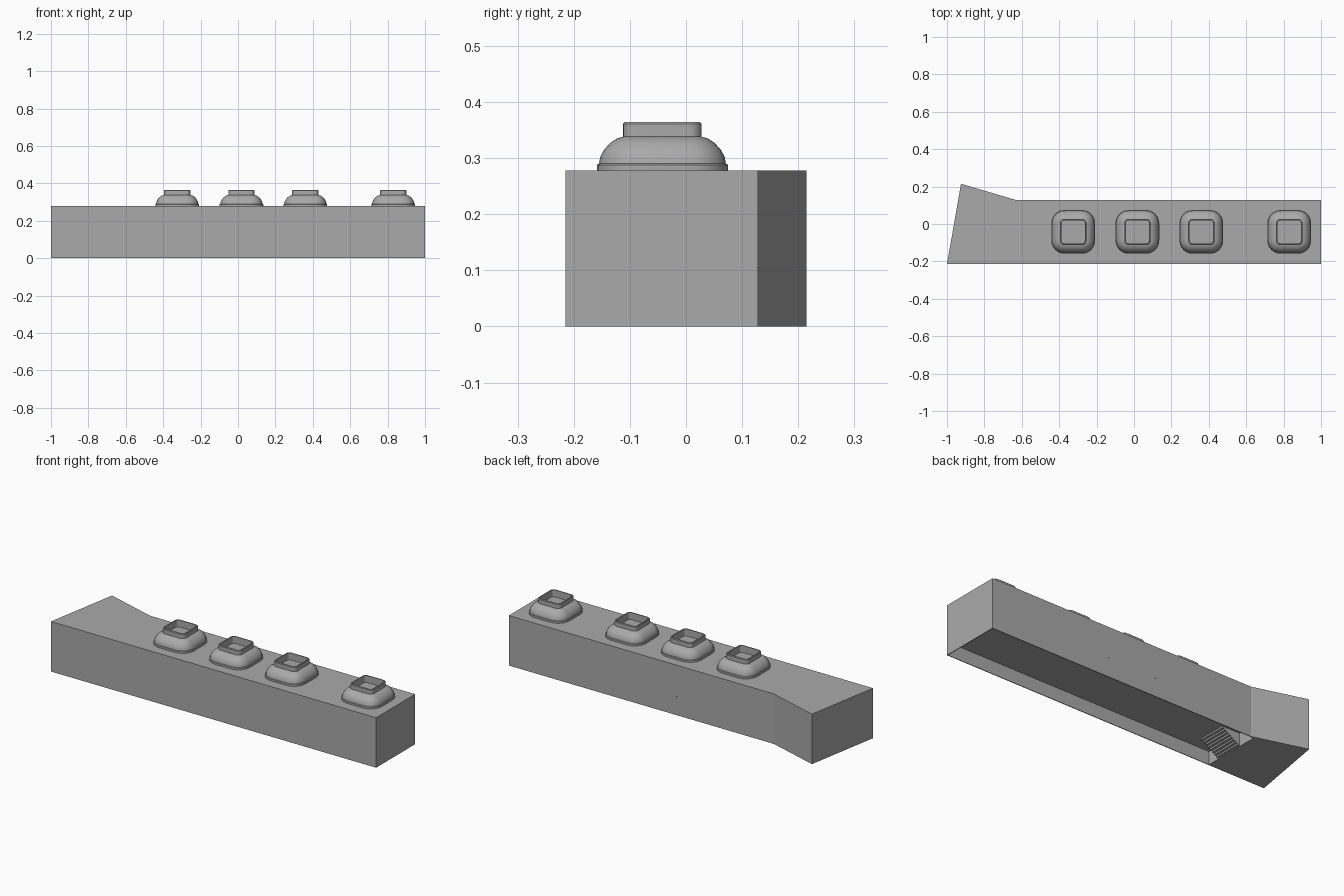
import bpy, bmesh, math

cube = bpy.data.objects.get("Cube")
if cube:
    bpy.data.objects.remove(cube, do_unlink=True)

# One plain grey for everything
grey = bpy.data.materials.new("concrete_grey")
grey.use_nodes = True
colour = (0.4, 0.4, 0.4, 1)
grey.diffuse_color = colour
grey.node_tree.nodes["Principled BSDF"].inputs["Base Color"].default_value = colour


def finish(name, bm):
    bmesh.ops.recalc_face_normals(bm, faces=bm.faces)
    mesh = bpy.data.meshes.new(name)
    bm.to_mesh(mesh)
    bm.free()
    mesh.materials.append(grey)
    obj = bpy.data.objects.new(name, mesh)
    bpy.context.collection.objects.link(obj)
    return obj


def prism(name, outline, direction):
    """Extrude a closed 3D outline along a direction."""
    bm = bmesh.new()
    face = bm.faces.new([bm.verts.new(p) for p in outline])
    new = bmesh.ops.extrude_face_region(bm, geom=[face])["geom"]
    bmesh.ops.translate(bm, vec=direction,
                        verts=[v for v in new if isinstance(v, bmesh.types.BMVert)])
    return finish(name, bm)


def box(name, low, high):
    (x0, y0, z0), (x1, y1, z1) = low, high
    base = [(x0, y0, z0), (x1, y0, z0), (x1, y1, z0), (x0, y1, z0)]
    return prism(name, base, (0, 0, z1 - z0))


# Main hall with a flared end
ROOF, FLOOR, FRONT, BACK, STEP_X, WALL = 0.278, 0.073, -0.215, 0.128, -0.65, 0.004
footprint = [(-1, FRONT), (1, FRONT), (1, BACK), (-0.63, BACK), (-0.925, 0.215)]
hall = prism("hall", [(x, y, 0) for x, y in footprint], (0, 0, ROOF))

# Raised floor, hollow underneath behind thin walls
cutter = box("floor_cutter", (STEP_X, FRONT + WALL, -0.1), (1 - WALL, BACK - WALL, FLOOR))
cutter.hide_render = True
cut = hall.modifiers.new("underside", "BOOLEAN")
cut.operation = "DIFFERENCE"
cut.solver = "EXACT"
cut.object = cutter
bpy.context.view_layer.objects.active = hall
bpy.ops.object.modifier_apply(modifier=cut.name)
bpy.data.objects.remove(cutter, do_unlink=True)

# Stairs below the raised floor, stepped on the underside
STEPS, RUN = 8, 0.11
side = [(STEP_X, -0.14, FLOOR), (STEP_X, -0.14, 0.004)]
for i in range(STEPS):
    x = STEP_X + RUN * (i + 1) / STEPS
    side.append((x, -0.14, 0.004 + (FLOOR - 0.004) * i / STEPS))
    side.append((x, -0.14, 0.004 + (FLOOR - 0.004) * (i + 1) / STEPS))
prism("stairs", side, (0, 0.16, 0))

# Skylight domes: rounded-square rings stacked along a profile
CORE, ARC = 0.047, 6
profile = [(0.070, ROOF), (0.070, 0.288), (0.066, 0.290), (0.064, 0.302), (0.057, 0.315),
           (0.046, 0.327), (0.034, 0.335), (0.023, 0.338), (0.023, 0.361), (0.020, 0.364),
           (0.015, 0.364), (0.015, 0.325)]


def ring(bm, radius, z):
    verts = []
    for corner in range(4):
        middle = math.radians(45 + 90 * corner)
        cx = math.copysign(CORE, math.cos(middle))
        cy = math.copysign(CORE, math.sin(middle))
        for i in range(ARC + 1):
            a = math.radians(90 * (corner + i / ARC))
            verts.append(bm.verts.new((cx + radius * math.cos(a), cy + radius * math.sin(a), z)))
    return verts


def skylight(name, x):
    bm = bmesh.new()
    rings = [ring(bm, r, z) for r, z in profile]
    for low, high in zip(rings, rings[1:]):
        for i in range(len(low)):
            j = (i + 1) % len(low)
            bm.faces.new((low[i], low[j], high[j], high[i]))
    bm.faces.new(rings[-1])
    bm.faces.new(rings[0][::-1])
    obj = finish(name, bm)
    obj.location = (x, -0.042, 0)
    bpy.ops.object.select_all(action="DESELECT")
    obj.select_set(True)
    bpy.context.view_layer.objects.active = obj
    bpy.ops.object.shade_smooth_by_angle(angle=math.radians(35))


for n, x in enumerate((-0.325, 0.018, 0.36, 0.83)):
    skylight(f"skylight_{n + 1}", x)

# Tiny wall studs along the back
for n in range(5):
    x = 0.866 - 0.299 * n
    box(f"back_stud_{n + 1}", (x - 0.002, BACK - 0.002, 0.102), (x + 0.002, BACK + 0.001, 0.106))
